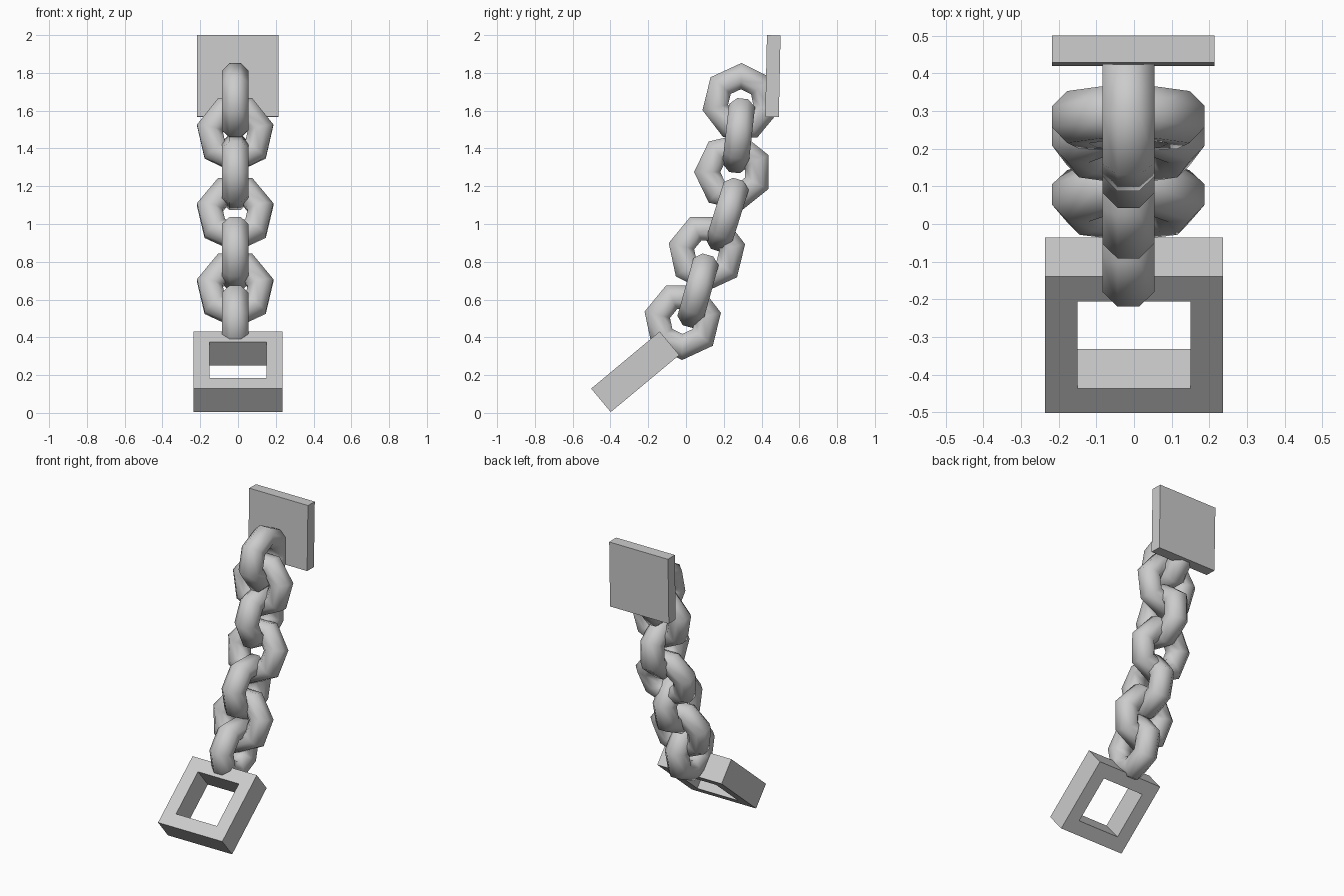
import bpy, bmesh
from math import sin, cos, pi, radians
from mathutils import Vector, Matrix

if "Cube" in bpy.data.objects:
    bpy.data.objects.remove(bpy.data.objects["Cube"])

MAJOR, MINOR = 0.138, 0.075   # ring radius, tube radius
SIDES, TUBE = 7, 8


def finish(bm, name, smooth=False):
    bmesh.ops.recalc_face_normals(bm, faces=bm.faces)
    for f in bm.faces:
        f.smooth = smooth
    me = bpy.data.meshes.new(name)
    bm.to_mesh(me)
    bm.free()
    ob = bpy.data.objects.new(name, me)
    bpy.context.collection.objects.link(ob)
    return ob


def link(name, centre, u, v, phase):
    """Seven-sided ring in the plane u,v with an eight-sided tube."""
    bm = bmesh.new()
    u, v = Vector(u), Vector(v)
    n, c = u.cross(v), Vector(centre)
    rings = []
    for i in range(SIDES):
        a = radians(phase) + 2 * pi * i / SIDES
        out = u * cos(a) + v * sin(a)
        ring = []
        for j in range(TUBE):
            b = 2 * pi * (j + 0.5) / TUBE
            ring.append(bm.verts.new(c + out * (MAJOR + MINOR * cos(b)) + n * MINOR * sin(b)))
        rings.append(ring)
    for i in range(SIDES):
        p, q = rings[i], rings[(i + 1) % SIDES]
        for j in range(TUBE):
            k = (j + 1) % TUBE
            bm.faces.new((p[j], q[j], q[k], p[k]))
    return finish(bm, name, True)


# links seen face-on from the side: y, z, angle of first corner
for i, (y, z, ph) in enumerate([(0.29, 1.645, 89), (0.25, 1.275, 180),
                                (0.11, 0.85, 12), (-0.018, 0.487, 12)]):
    link(f"side_link_{i + 1}", (-0.015, y, z), (0, 1, 0), (0, 0, 1), ph)

# links seen face-on from the front: y, z, backward lean
for i, (y, z, lean) in enumerate([(0.28, 1.478, 6.3), (0.221, 1.058, 17.5),
                                  (0.066, 0.656, 15.5)]):
    t = radians(lean)
    link(f"cross_link_{i + 1}", (-0.015, y, z), (1, 0, 0), (0, sin(t), cos(t)), -90)

# wall plate
bm = bmesh.new()
bmesh.ops.create_cube(bm, size=1)
bm.transform(Matrix.Translation((-0.002, 0.46, 1.783)) @ Matrix.Rotation(radians(-1.2), 4, 'X')
             @ Matrix.Diagonal((0.432, 0.072, 0.432, 1)))
finish(bm, "wall_plate")

# square shackle with an open middle
bm = bmesh.new()
corners = [(-1, -1), (1, -1), (1, 1), (-1, 1)]
loops = [[bm.verts.new((x * s, y * s, z)) for x, y in corners]
         for s, z in ((0.236, -0.081), (0.236, 0.081), (0.15, 0.081), (0.15, -0.081))]
for a in range(4):
    p, q = loops[a], loops[(a + 1) % 4]
    for j in range(4):
        k = (j + 1) % 4
        bm.faces.new((p[j], p[k], q[k], q[j]))
bm.transform(Matrix.Translation((0, -0.269, 0.2175)) @ Matrix.Rotation(radians(39.8), 4, 'X'))
finish(bm, "square_shackle")
